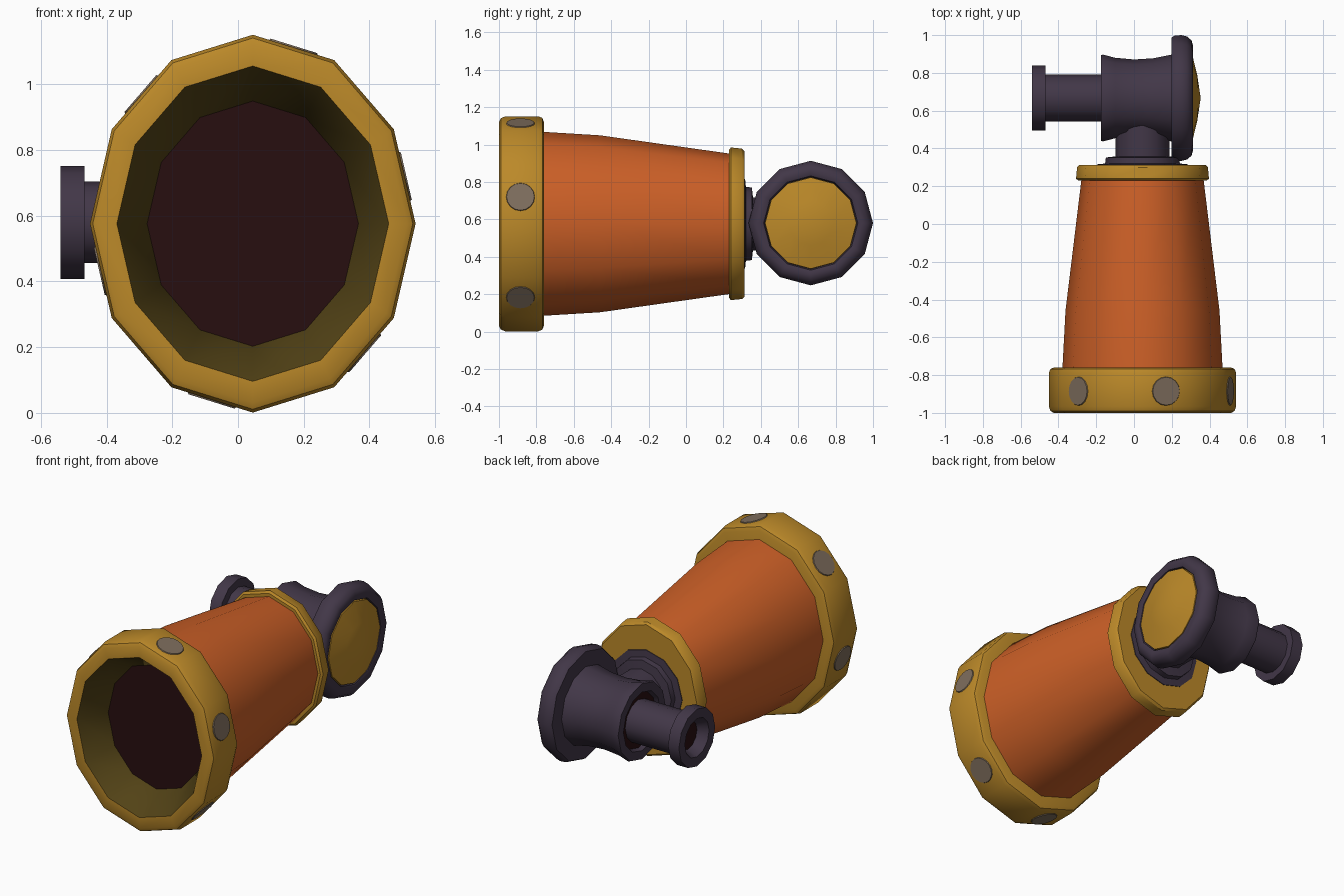
import bpy, bmesh, math
from mathutils import Vector, Matrix

if "Cube" in bpy.data.objects:
    bpy.data.objects.remove(bpy.data.objects["Cube"])


def material(name, rgb):
    m = bpy.data.materials.new(name)
    m.diffuse_color = (*rgb, 1)
    m.use_nodes = True
    m.node_tree.nodes["Principled BSDF"].inputs["Base Color"].default_value = m.diffuse_color
    return m


GOLD = material("gold", (0.50, 0.25, 0.022))
OLIVE = material("dark inner gold", (0.085, 0.055, 0.008))
ORANGE = material("orange", (0.60, 0.115, 0.020))
PURPLE = material("dark purple", (0.054, 0.038, 0.064))
GREY = material("stud grey", (0.21, 0.155, 0.11))
RED = material("dark red", (0.020, 0.0045, 0.005))

SIDES = 12
BARREL = Vector((0.045, 0, 0.576))   # axis along y
EYE = Vector((0, 0.667, 0.58))       # axis along x
SQUASH = 0.862                       # barrel is narrower than tall


def finish(bm, name, mats):
    bmesh.ops.recalc_face_normals(bm, faces=bm.faces)
    me = bpy.data.meshes.new(name)
    bm.to_mesh(me)
    bm.free()
    for m in mats:
        me.materials.append(m)
    ob = bpy.data.objects.new(name, me)
    bpy.context.collection.objects.link(ob)
    bpy.ops.object.select_all(action='DESELECT')
    ob.select_set(True)
    bpy.context.view_layer.objects.active = ob
    bpy.ops.object.shade_smooth_by_angle(angle=math.radians(38))
    return ob


def lathe(name, profile, axis, centre, mats, squash=1.0, loop=False, second=()):
    """Spin (along, radius) points; segments listed in 'second' use mats[1]."""
    bm = bmesh.new()
    rings = []
    for t, r in profile:
        ring = []
        for i in range(SIDES if r > 0 else 1):
            a = math.tau * i / SIDES
            side, up = r * squash * math.sin(a), r * math.cos(a)
            p = (side, t, up) if axis == 'y' else (t, side, up)
            ring.append(bm.verts.new(centre + Vector(p)))
        rings.append(ring)
    pairs = list(zip(rings, rings[1:]))
    if loop:
        pairs.append((rings[-1], rings[0]))
    for k, (a, b) in enumerate(pairs):
        for i in range(SIDES):
            j = (i + 1) % SIDES
            if len(a) == 1:
                vs = (a[0], b[i], b[j])
            elif len(b) == 1:
                vs = (a[i], b[0], a[j])
            else:
                vs = (a[i], b[i], b[j], a[j])
            bm.faces.new(vs).material_index = 1 if k in second else 0
    return finish(bm, name, mats)


# Muzzle ring with rounded edges and a dark tapering throat
lathe("muzzle_ring",
      [(-0.76, 0.37), (-0.83, 0.37), (-1, 0.48), (-1, 0.545), (-0.99, 0.565),
       (-0.965, 0.575), (-0.79, 0.575), (-0.768, 0.566), (-0.76, 0.545)],
      'y', BARREL, [GOLD, OLIVE], SQUASH, True, (0, 1))
lathe("muzzle_interior", [(-0.835, 0), (-0.835, 0.375), (-0.80, 0.375), (-0.80, 0)],
      'y', BARREL, [RED], SQUASH)

# Tapered barrel
lathe("barrel", [(-0.77, 0), (-0.77, 0.492), (-0.46, 0.473), (0.25, 0.373), (0.25, 0)],
      'y', BARREL, [ORANGE], SQUASH)

# Rear collar and stem
lathe("rear_collar",
      [(0.23, 0), (0.23, 0.395), (0.24, 0.408), (0.30, 0.402), (0.312, 0.39), (0.312, 0)],
      'y', BARREL, [GOLD], SQUASH)
lathe("stem",
      [(0.30, 0), (0.30, 0.24), (0.316, 0.24), (0.32, 0.198), (0.352, 0.194),
       (0.358, 0.142), (0.60, 0.142), (0.60, 0)],
      'y', BARREL, [PURPLE])

# Cross body with a waist; the open end shows a dark recess
lathe("cross_body",
      [(-0.15, 0), (-0.15, 0.165), (-0.175, 0.175), (-0.175, 0.226), (-0.165, 0.23),
       (-0.10, 0.213), (0, 0.204), (0.10, 0.21), (0.21, 0.232), (0.21, 0)],
      'x', EYE, [PURPLE, RED], second=(0,))

# Large end cap with a shallow gold dome
lathe("cap_rim",
      [(0.28, 0), (0.28, 0.245), (0.305, 0.252), (0.313, 0.275), (0.305, 0.305),
       (0.28, 0.326), (0.25, 0.333), (0.215, 0.33), (0.198, 0.32), (0.198, 0)],
      'x', EYE, [PURPLE])
lathe("cap_dome", [(0.27, 0), (0.27, 0.246), (0.305, 0.244), (0.335, 0.12), (0.353, 0)],
      'x', EYE, [GOLD])

# Side tube with flange and a dark bore
lathe("side_tube",
      [(-0.48, 0), (-0.48, 0.085), (-0.54, 0.115), (-0.54, 0.172), (-0.468, 0.172),
       (-0.468, 0.124), (-0.14, 0.124), (-0.14, 0)],
      'x', EYE, [PURPLE, RED], second=(0,))

# Flat studs on every second facet of the muzzle ring
for k in range(6):
    def corner(deg):
        a = math.radians(deg)
        return BARREL + Vector((0.575 * SQUASH * math.sin(a), -0.885, 0.575 * math.cos(a)))
    p, q = corner(60 * k), corner(60 * k + 30)
    along = (q - p).normalized()
    axis_y = Vector((0, 1, 0))
    out = axis_y.cross(along) * -1
    if out.dot((p + q) / 2 - BARREL - Vector((0, -0.885, 0))) < 0:
        out = -out
    frame = Matrix((along, axis_y, out)).transposed().to_4x4()
    frame.translation = (p + q) / 2 + out * 0.001
    bm = bmesh.new()
    bmesh.ops.create_cone(bm, cap_ends=True, segments=16, radius1=0.078, radius2=0.074,
                          depth=0.008, matrix=frame)
    finish(bm, f"stud_{k + 1}", [GREY])
